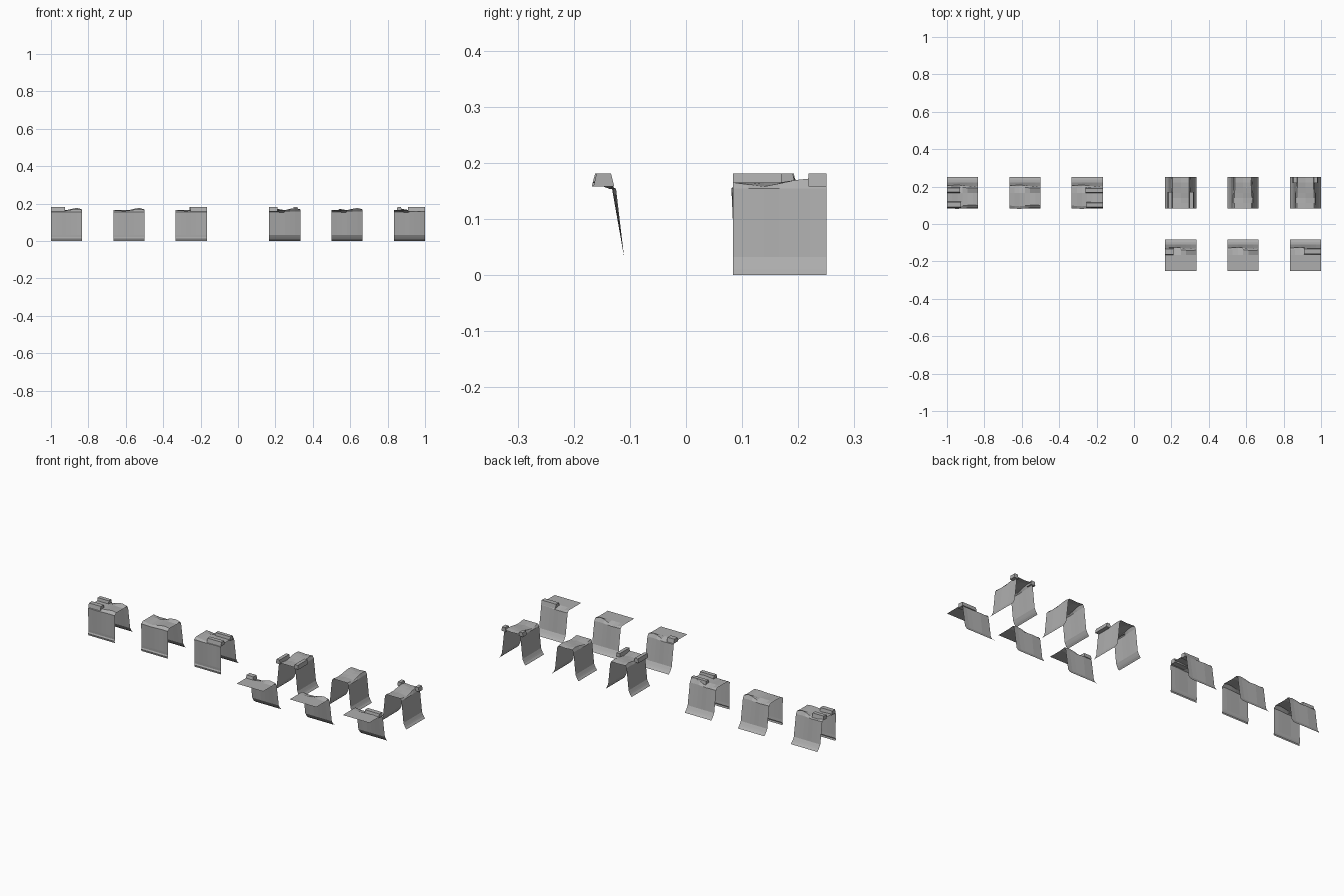
import bpy, bmesh
from mathutils import Vector

old = bpy.data.objects.get("Cube")
if old:
    bpy.data.objects.remove(old, do_unlink=True)

rock = bpy.data.materials.new("grey_rock")
rock.use_nodes = True
grey = (0.42, 0.42, 0.42, 1)
rock.diffuse_color = grey
rock.node_tree.nodes["Principled BSDF"].inputs["Base Color"].default_value = grey

W = 1 / 6          # tile size
TOP = 0.165        # plateau height

# Cliff profiles: distance in from the tile edge, height, sideways wave, height wave
SLOPED = [(0, 0, 0, 0), (0.012, 0.01, 0, 0), (0.018, 0.018, 0, 0), (0.027, 0.032, 0, 0),
          (0.045, 0.154, 0.3, 0), (0.055, TOP, 0.3, 1)]
UPRIGHT = [(0.002, 0, 0, 0), (0, 0.01, 0, 0), (0.004, 0.018, 0, 0), (0.003, 0.032, 0, 0),
           (0, 0.155, 0.2, 0), (0.015, TOP, 0.3, 0.4)]
NARROW = [(d * 0.7, z, a * 0.5, b * 0.6) for d, z, a, b in SLOPED]
WAVE = [0, -0.006, -0.012, -0.003, 0.007, 0.012, 0.004]


def finish(name, bm):
    mesh = bpy.data.meshes.new(name)
    bm.to_mesh(mesh)
    bm.free()
    mesh.materials.append(rock)
    obj = bpy.data.objects.new(name, mesh)
    bpy.context.collection.objects.link(obj)


def tile(name, x, y, low, high, along_x=True):
    """Open cliff sheet swept across one tile; low or high may be left as flat ground."""
    bm = bmesh.new()
    rows = []
    for i, wave in enumerate(WAVE):
        section = []
        if low:
            section += [(d + a * wave, z + b * wave) for d, z, a, b in low]
        else:
            section.append((0, TOP))
        section.append((W / 2, TOP))
        if high:
            section += [(W - d - a * wave, z + b * wave) for d, z, a, b in reversed(high)]
        else:
            section.append((W, TOP))
        u = W * i / (len(WAVE) - 1)
        rows.append([bm.verts.new((x + u, y + d, z) if along_x else (x + d, y + u, z))
                     for d, z in section])
    for r, s in zip(rows, rows[1:]):
        for j in range(len(r) - 1):
            quad = (r[j], s[j], s[j + 1], r[j + 1])
            bm.faces.new(quad if along_x else quad[::-1])
    finish(name, bm)


def stone(name, x0, x1, y0, y1):
    """Low ledge stone with a tapered top."""
    bm = bmesh.new()
    bmesh.ops.create_cube(bm, size=1)
    centre = Vector(((x0 + x1) / 2, (y0 + y1) / 2, 0))
    for v in bm.verts:
        upper = v.co.z > 0
        taper = 0.7 if upper else 1
        # Stones run their full length and narrow only across their short side
        tx, ty = (1, taper) if x1 - x0 > y1 - y0 else (taper, 1)
        v.co = centre + Vector((v.co.x * (x1 - x0) * tx, v.co.y * (y1 - y0) * ty,
                                0.181 if upper else 0.158))
    finish(name, bm)


# Ridge tiles with a cliff at the front and back
for label, x in (("left", -1), ("middle", -2 / 3), ("right", -1 / 3)):
    tile("ridge_" + label, x, W / 2, UPRIGHT, SLOPED)

# Ridge tiles turned sideways, and single cliff tiles in front of them
for label, x in (("left", W), ("middle", 0.5), ("right", 1 - W)):
    tile("cross_ridge_" + label, x, W / 2, NARROW, NARROW, along_x=False)
    tile("cliff_" + label, x, -W * 1.5, None, SLOPED)

# Ledge stones
stone("ridge_left_back_stone", -1, -0.93, 0.165, 0.197)
stone("ridge_left_front_stone", -1, -0.925, 0.085, 0.122)
stone("ridge_right_back_stone", -0.26, -W, 0.165, 0.195)
stone("ridge_right_front_stone", -0.255, -W, 0.085, 0.118)
stone("cliff_left_stone", W, 0.21, -0.168, -0.128)
stone("cliff_right_stone", 0.91, 1, -0.165, -0.128)
for side, x in (("left", 0.193), ("right", 0.307)):
    stone("cross_ridge_front_stone_" + side, x - 0.014, x + 0.014, W / 2, 0.17)
for side, x in (("left", 0.862), ("right", 0.971)):
    stone("cross_ridge_back_stone_" + side, x - 0.014, x + 0.014, 0.218, W * 1.5)
